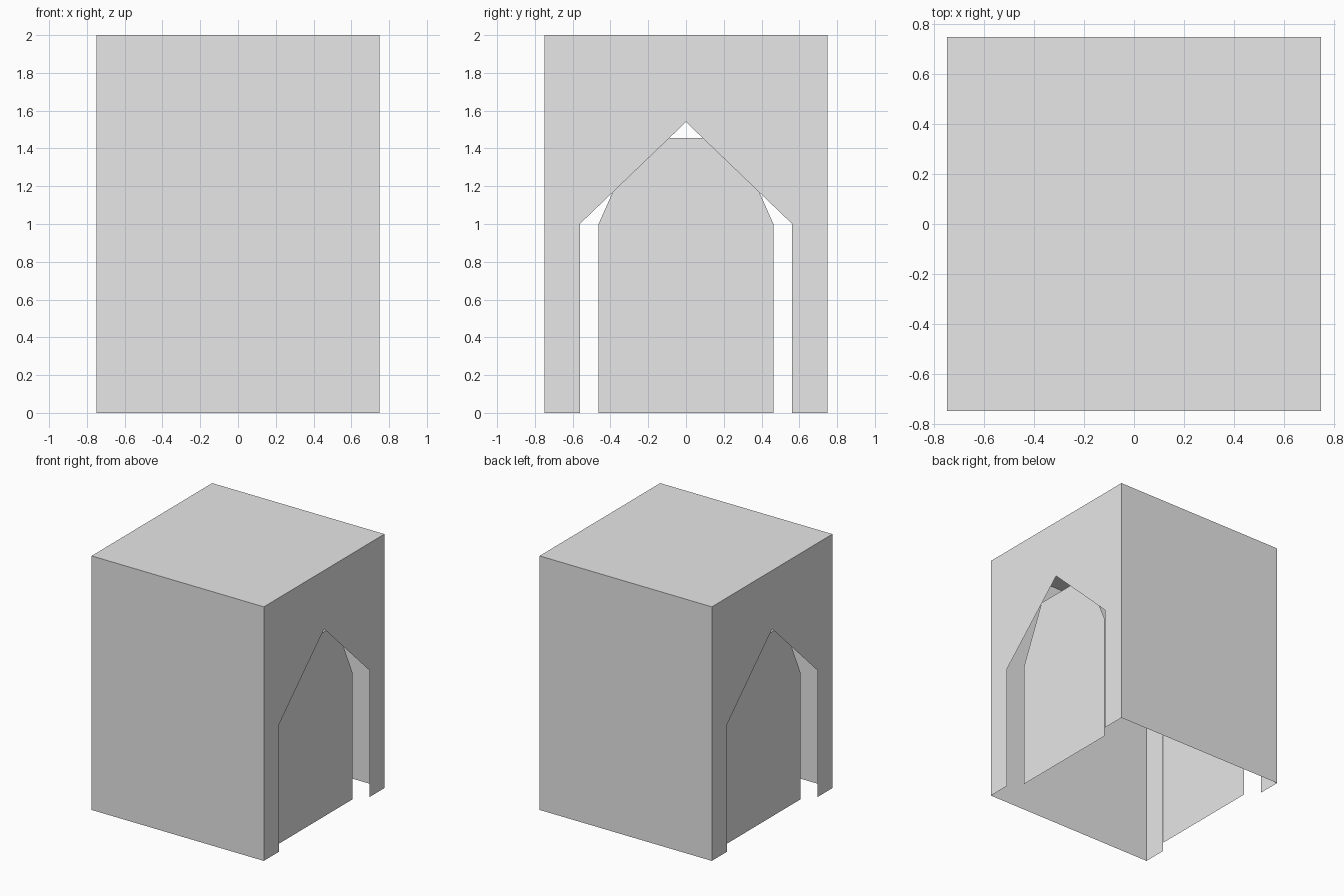
import bpy

if "Cube" in bpy.data.objects:
    bpy.data.objects.remove(bpy.data.objects["Cube"], do_unlink=True)

HALF, TOP, SPRING = 0.75, 2.0, 1.0      # half width, roof height, arch springing height
DOOR_X = 0.672                          # door panels sit just inside the side walls

grey = bpy.data.materials.new("plain_grey")
grey.use_nodes = True
colour = (0.8, 0.8, 0.8, 1)
grey.diffuse_color = colour
grey.node_tree.nodes["Principled BSDF"].inputs["Base Color"].default_value = colour


def sheet(name, points):
    """Single flat face through the given points."""
    mesh = bpy.data.meshes.new(name)
    mesh.from_pydata(points, [], [range(len(points))])
    mesh.materials.append(grey)
    obj = bpy.data.objects.new(name, mesh)
    bpy.context.collection.objects.link(obj)


def side_sheet(name, x, outline):
    """Flat face across x from a (y, z) outline, facing outward."""
    points = [(x, y, z) for y, z in outline]
    sheet(name, points if x > 0 else points[::-1])


# Roof
sheet("roof", [(-HALF, -HALF, TOP), (HALF, -HALF, TOP), (HALF, HALF, TOP), (-HALF, HALF, TOP)])

# Solid front and back walls
for name, s in (("front_wall", -1), ("back_wall", 1)):
    sheet(name, [(s * HALF, s * HALF, 0), (-s * HALF, s * HALF, 0),
                 (-s * HALF, s * HALF, TOP), (s * HALF, s * HALF, TOP)])

# Side walls, each in two halves around a pointed doorway, with a door panel behind
opening = [(0.5625, 0), (0.5625, SPRING), (0, 1.54)]
half_wall = opening + [(0, TOP), (HALF, TOP), (HALF, 0)]
half_door = [(0.463, 0), (0.463, SPRING), (0.26, 1.455)]
mirrored = [(-y, z) for y, z in half_door[::-1]]

for side, s in (("left", 1), ("right", -1)):
    side_sheet(side + "_wall_back_half", s * HALF, half_wall[::-1])
    side_sheet(side + "_wall_front_half", s * HALF, [(-y, z) for y, z in half_wall])
    side_sheet(side + "_door", s * DOOR_X, half_door + mirrored)
